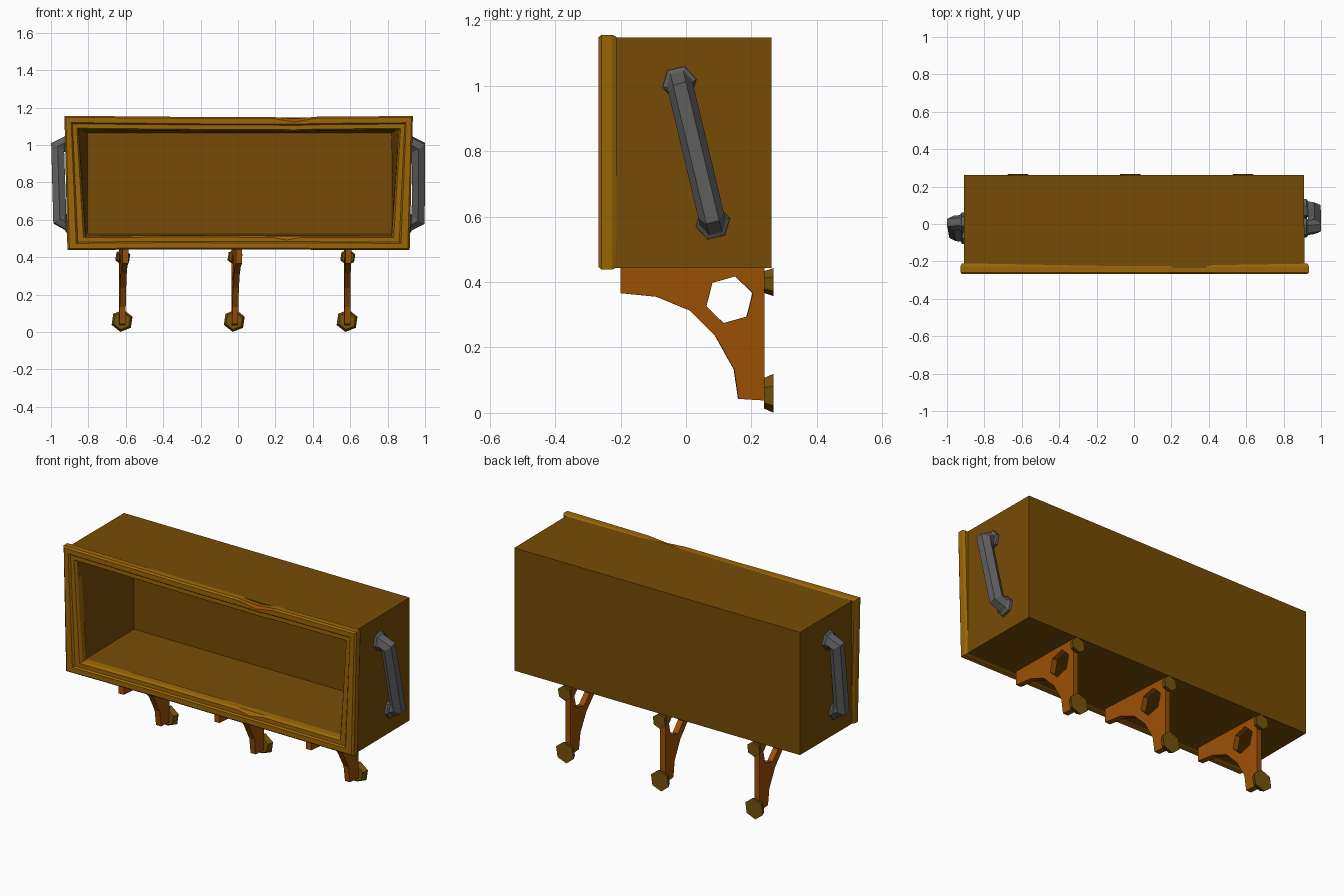
import bpy, bmesh
from math import cos, sin, pi, radians
from mathutils import Vector

default = bpy.data.objects.get("Cube")
if default:
    bpy.data.objects.remove(default, do_unlink=True)


def material(name, rgb):
    m = bpy.data.materials.new(name)
    m.use_nodes = True
    m.diffuse_color = (*rgb, 1)
    m.node_tree.nodes["Principled BSDF"].inputs["Base Color"].default_value = (*rgb, 1)
    return m


wood = material("dark wood", (0.18, 0.071, 0.0015))
trim_wood = material("golden wood", (0.33, 0.133, 0.002))
bracket_wood = material("orange wood", (0.33, 0.08, 0.0015))
bolt_brass = material("bolt brass", (0.18, 0.085, 0.003))
iron = material("iron", (0.115, 0.115, 0.115))


def loft(name, rings, mats, closed=False):
    """Skin a list of equal rings; ends are capped unless the loft is closed."""
    bm = bmesh.new()
    loops = [[bm.verts.new(p) for p in ring] for ring in rings]
    pairs = list(zip(loops, loops[1:]))
    if closed:
        pairs.append((loops[-1], loops[0]))
    else:
        bm.faces.new(loops[0])
        bm.faces.new(loops[-1])
    n = len(loops[0])
    for a, b in pairs:
        for i in range(n):
            j = (i + 1) % n
            bm.faces.new((a[i], a[j], b[j], b[i]))
    bmesh.ops.recalc_face_normals(bm, faces=bm.faces)
    mesh = bpy.data.meshes.new(name)
    bm.to_mesh(mesh)
    bm.free()
    for m in mats:
        mesh.materials.append(m)
    obj = bpy.data.objects.new(name, mesh)
    bpy.context.collection.objects.link(obj)
    return obj


def rect(x0, x1, z0, z1, y, flare=0):
    return [(x0 + flare, y, z0), (x1 - flare, y, z0), (x1, y, z1), (x0, y, z1)]


# Open-fronted box with slightly tapering inner walls
loft("box_body", [
    rect(-0.908, 0.908, 0.443, 1.148, 0.262),
    rect(-0.908, 0.912, 0.443, 1.148, -0.235),
    rect(-0.852, 0.862, 0.512, 1.09, -0.235, 0.03),
    rect(-0.805, 0.82, 0.53, 1.065, 0.205),
], [wood])

# Front trim: a moulded profile carried round a slightly uneven outline
outline = [(-0.912, 0.438), (-0.35, 0.442), (0.18, 0.44), (0.26, 0.44), (0.34, 0.44),
           (0.918, 0.438), (0.935, 1.155), (0.42, 1.151), (0.3, 1.147), (0.19, 1.149),
           (-0.15, 1.149), (-0.928, 1.156)]
profile = [(0.007, -0.212), (0, -0.226), (0, -0.258), (0.008, -0.268), (0.036, -0.268),
           (0.043, -0.258), (0.066, -0.258), (0.074, -0.245), (0.076, -0.212)]
upper_chip, lower_chip = outline[8], outline[3]

rings = []
for step, (depth, y) in enumerate(profile):
    ring = []
    for x, z in outline:
        d = depth
        # Worn chips along the upper outer edge and the lower inner edge
        if (x, z) == upper_chip and step < 4:
            d += 0.016 if step == 3 else 0.007
        if (x, z) == lower_chip and step == 6:
            d -= 0.014
        side = 0 if abs(x) < 0.8 else (d if x > 0 else -d)
        spread = 1.3 if z < 0.8 else 1
        ring.append((x - side * spread, y, z + (d if z < 0.8 else -d)))
    rings.append(ring)
trim = loft("front_trim", rings, [trim_wood, bracket_wood], closed=True)
for face in trim.data.polygons:
    c = face.center
    # Bare wood shows on the upper chip
    if 0.19 < c.x < 0.42 and c.z > 1.12 and -0.267 < c.y < -0.26:
        face.material_index = 1


# Side handles: six-sided bars with wall flanges
def handle(name, side, wall, top, bottom, lower_reach):
    start = Vector((wall * side, *top))
    along = Vector((wall * side, *bottom)) - start
    length = along.length
    along.normalize()
    out = Vector((side, 0, 0))
    across = along.cross(out)
    half = [(-0.005, 0, 0, 1, 0.054), (0.013, 0, 0, 1, 0.053), (0.02, 0.003, 0, 1, 0.044),
            (0.022, 0.004, 0.1, 1, 0.041), (0.056, 0.022, 1, 0.6, 0.04)]
    path = [(o, s, mo, -ms, r) for o, s, mo, ms, r in half]
    path += [(o * lower_reach, length - s, mo, ms, r) for o, s, mo, ms, r in reversed(half)]
    rings = []
    for o, s, mo, ms, r in path:
        centre = start + out * o + along * s
        miter = out * mo + along * ms
        rings.append([centre + across * r * cos(k * pi / 3) + miter * r * sin(k * pi / 3)
                      for k in range(6)])
    loft(name, rings, [iron])


handle("left_handle", 1, 0.91, (-0.02, 1.008), (0.082, 0.582), 0.95)
handle("right_handle", -1, 0.908, (0.008, 1.008), (-0.055, 0.582), 0.8)


# Wall brackets: curved boards with a six-sided hole, turned a little about the back edge
def bracket(name, x, turn):
    curve = bpy.data.curves.new(name, "CURVE")
    curve.dimensions = "2D"
    curve.fill_mode = "BOTH"
    curve.extrude = 0.016
    board = [(-0.2, 0.446), (-0.2, 0.366), (-0.09, 0.355), (0.012, 0.313), (0.09, 0.235),
             (0.147, 0.133), (0.16, 0.043), (0.24, 0.038), (0.24, 0.446)]
    hole = [(0.133 + 0.074 * cos(k * pi / 3 + 1.32), 0.346 + 0.074 * sin(k * pi / 3 + 1.32))
            for k in range(6)]
    for points in (board, hole):
        spline = curve.splines.new("POLY")
        spline.points.add(len(points) - 1)
        for p, (a, b) in zip(spline.points, points):
            p.co = (a, b, 0, 1)
        spline.use_cyclic_u = True
    helper = bpy.data.objects.new(name + "_curve", curve)
    bpy.context.collection.objects.link(helper)
    bpy.context.view_layer.update()
    graph = bpy.context.evaluated_depsgraph_get()
    mesh = bpy.data.meshes.new_from_object(helper.evaluated_get(graph))
    bpy.data.objects.remove(helper, do_unlink=True)
    mesh.materials.clear()
    mesh.materials.append(bracket_wood)
    for face in mesh.polygons:
        face.use_smooth = False
    obj = bpy.data.objects.new(name, mesh)
    obj.rotation_euler = (radians(90), 0, radians(90) + turn)
    obj.location.x = x + 0.24 * sin(turn)
    bpy.context.collection.objects.link(obj)


# Six-sided bolts that widen toward the back
def bolt(name, x, z, r):
    def ring(y, radius):
        return [(x + radius * sin(k * pi / 3 + 0.15), y, z + radius * cos(k * pi / 3 + 0.15))
                for k in range(6)]
    loft(name, [ring(0.238, r * 0.78), ring(0.267, r)], [bolt_brass])


for label, x, turn in (("right", -0.62, 0.04), ("middle", -0.02, 0.06), ("left", 0.583, 0.015)):
    bracket(label + "_bracket", x, turn)
    bolt(label + "_upper_bolt", x + 0.004, 0.4, 0.043)
    bolt(label + "_lower_bolt", x, 0.06, 0.06)
